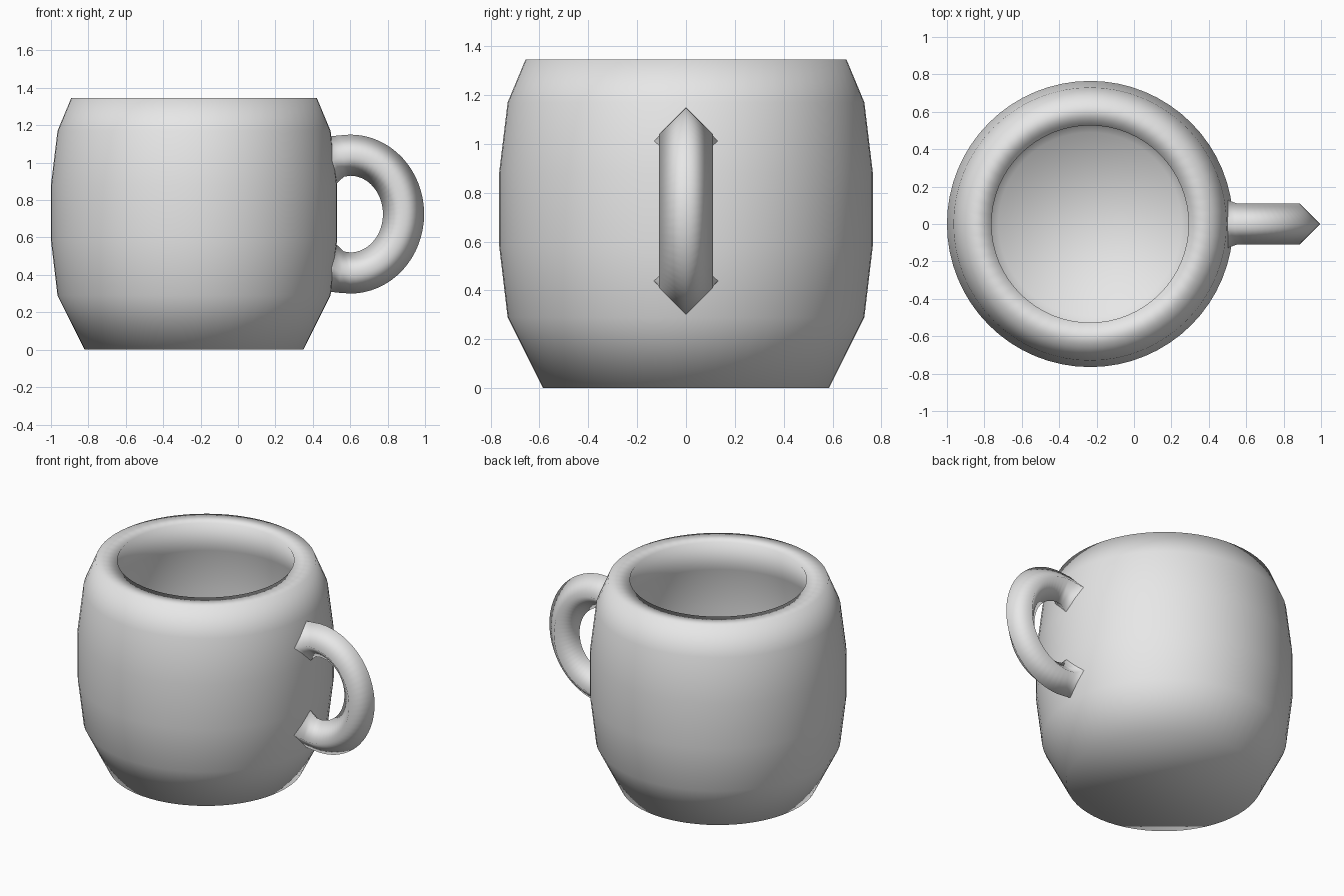
import bpy, bmesh
from math import sin, cos, pi, radians

if "Cube" in bpy.data.objects:
    bpy.data.objects.remove(bpy.data.objects["Cube"], do_unlink=True)

GREY = (0.8, 0.8, 0.8, 1)
glaze = bpy.data.materials.new("grey_glaze")
glaze.use_nodes = True
glaze.diffuse_color = GREY
glaze.node_tree.nodes["Principled BSDF"].inputs["Base Color"].default_value = GREY


def loft(name, rings, closed_section=True):
    """Skin a list of equally sized point rings and cap both ends."""
    bm = bmesh.new()
    loops = [[bm.verts.new(p) for p in ring] for ring in rings]
    n = len(loops[0])
    for a, b in zip(loops, loops[1:]):
        for i in range(n):
            j = (i + 1) % n
            bm.faces.new((a[i], a[j], b[j], b[i]))
    bm.faces.new(loops[0])
    bm.faces.new(loops[-1])
    bmesh.ops.recalc_face_normals(bm, faces=bm.faces)
    for f in bm.faces:
        f.smooth = True
    mesh = bpy.data.meshes.new(name)
    bm.to_mesh(mesh)
    bm.free()
    mesh.materials.append(glaze)
    obj = bpy.data.objects.new(name, mesh)
    bpy.context.collection.objects.link(obj)
    return obj


# Barrel body: up the outside, over the rim, down the inside to the floor
CENTRE = -0.235
profile = [(0.585, 0), (0.73, 0.29), (0.765, 0.585), (0.765, 0.88),
           (0.73, 1.17), (0.657, 1.345), (0.527, 1.345), (0.6, 1.13),
           (0.63, 0.87), (0.63, 0.59), (0.6, 0.33), (0.49, 0.13)]
SIDES = 64
turn = [2 * pi * i / SIDES for i in range(SIDES)]
loft("mug_body", [[(CENTRE + r * cos(a), r * sin(a), z) for a in turn]
                  for r, z in profile])

# Handle: diamond section swept round an oval, flared where it meets the body
MID_X, MID_Z, RX, RZ, HALF = 0.6, 0.725, 0.285, 0.315, 0.11


def section(x, z, dx, dz, size):
    """Diamond ring with points outward, left, inward and right."""
    return [(x + dx * size, 0, z + dz * size), (x, size, z),
            (x - dx * size, 0, z - dz * size), (x, -size, z)]


def flare(side):
    """Sections widening into the body, from the oval inward."""
    return [section(x, MID_Z + side * h, -0.15, side, s)
            for x, h, s in ((0.55, 0.31, 0.11), (0.51, 0.29, 0.125), (0.46, 0.27, 0.16))]


arc = []
for k in range(33):
    a = radians(-90 + 180 * k / 32)
    arc.append(section(MID_X + RX * cos(a), MID_Z + RZ * sin(a), cos(a), sin(a), HALF))
loft("handle", flare(-1)[::-1] + arc + flare(1))
